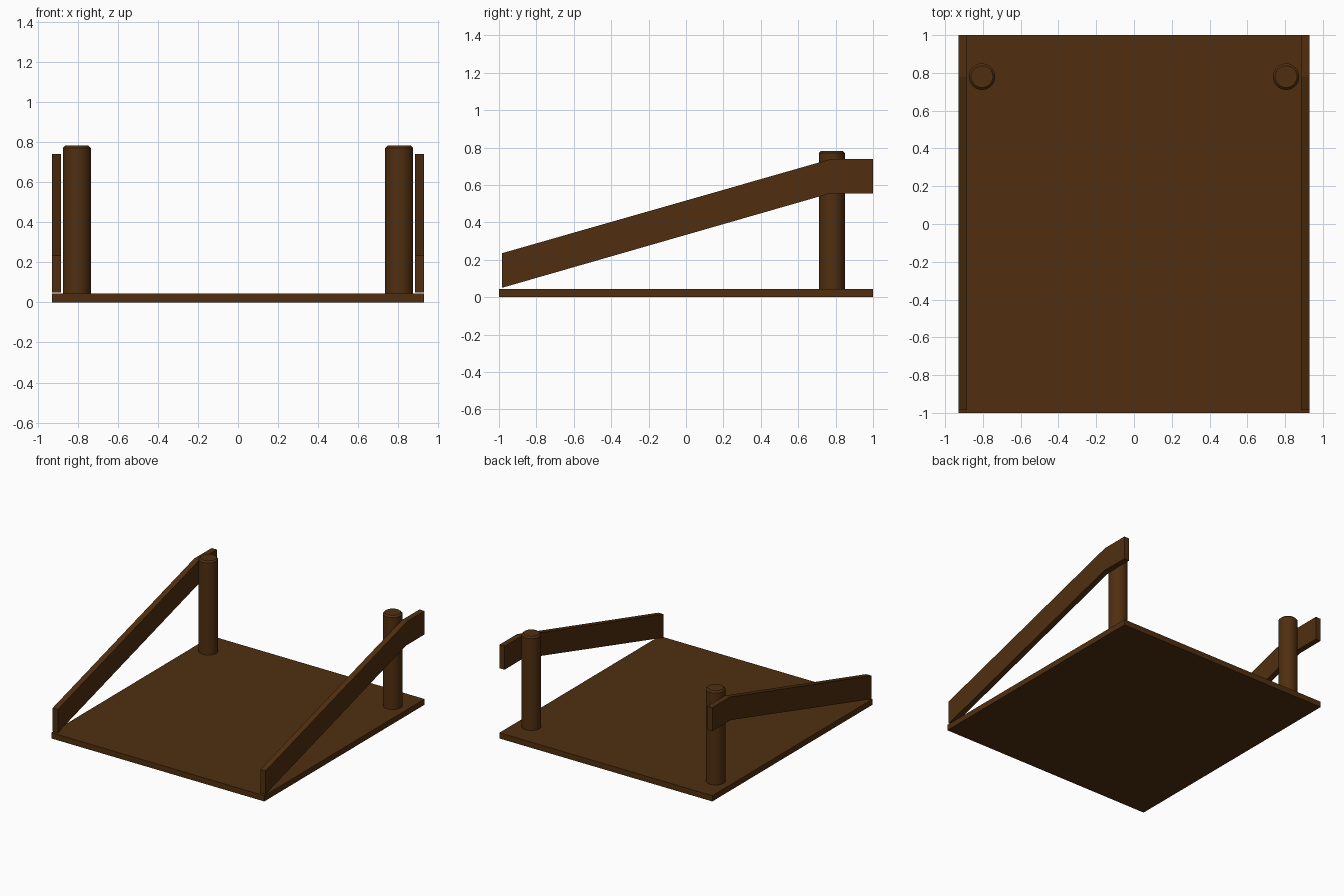
import bpy, bmesh

cube = bpy.data.objects.get("Cube")
if cube:
    bpy.data.objects.remove(cube, do_unlink=True)

wood = bpy.data.materials.new("dark brown wood")
wood.use_nodes = True
colour = (0.08, 0.028, 0.005, 1)
wood.diffuse_color = colour
wood.node_tree.nodes["Principled BSDF"].inputs["Base Color"].default_value = colour


def finish(name, bm):
    bmesh.ops.recalc_face_normals(bm, faces=bm.faces)
    mesh = bpy.data.meshes.new(name)
    bm.to_mesh(mesh)
    bm.free()
    mesh.materials.append(wood)
    obj = bpy.data.objects.new(name, mesh)
    bpy.context.collection.objects.link(obj)
    return obj


def extrude_profile(name, profile, x0, x1):
    """Extrude a (y, z) outline along x."""
    bm = bmesh.new()
    face = bm.faces.new([bm.verts.new((x0, y, z)) for y, z in profile])
    side = bmesh.ops.extrude_face_region(bm, geom=[face])
    verts = [g for g in side["geom"] if isinstance(g, bmesh.types.BMVert)]
    bmesh.ops.translate(bm, verts=verts, vec=(x1 - x0, 0, 0))
    return finish(name, bm)


def round_post(name, x, y, radius, bottom, top, chamfer):
    """Upright post with a chamfered top edge."""
    bm = bmesh.new()
    bmesh.ops.create_cone(bm, cap_ends=True, segments=32, radius1=radius,
                          radius2=radius, depth=top - bottom)
    bmesh.ops.translate(bm, verts=bm.verts, vec=(x, y, (top + bottom) / 2))
    rim = [e for e in bm.edges if all(v.co.z > top - 0.001 for v in e.verts)]
    bmesh.ops.bevel(bm, geom=rim, offset=chamfer, segments=1, affect='EDGES')
    obj = finish(name, bm)
    bpy.ops.object.select_all(action='DESELECT')
    obj.select_set(True)
    bpy.context.view_layer.objects.active = obj
    bpy.ops.object.shade_smooth_by_angle(angle=0.5)


# Flat floor board
floor = [(-1, 0), (1, 0), (1, 0.045), (-1, 0.045)]
extrude_profile("floor_board", floor, -0.93, 0.93)

# Sloping handrails that level out at the back, and their posts
rail = [(-0.985, 0.05), (0.77, 0.555), (1, 0.555),
        (1, 0.74), (0.78, 0.74), (-0.985, 0.235)]
for side, s in (("left", 1), ("right", -1)):
    extrude_profile(side + "_handrail", rail, s * 0.885, s * 0.93)
    round_post(side + "_post", s * 0.805, 0.78, 0.07, 0.045, 0.783, 0.012)
